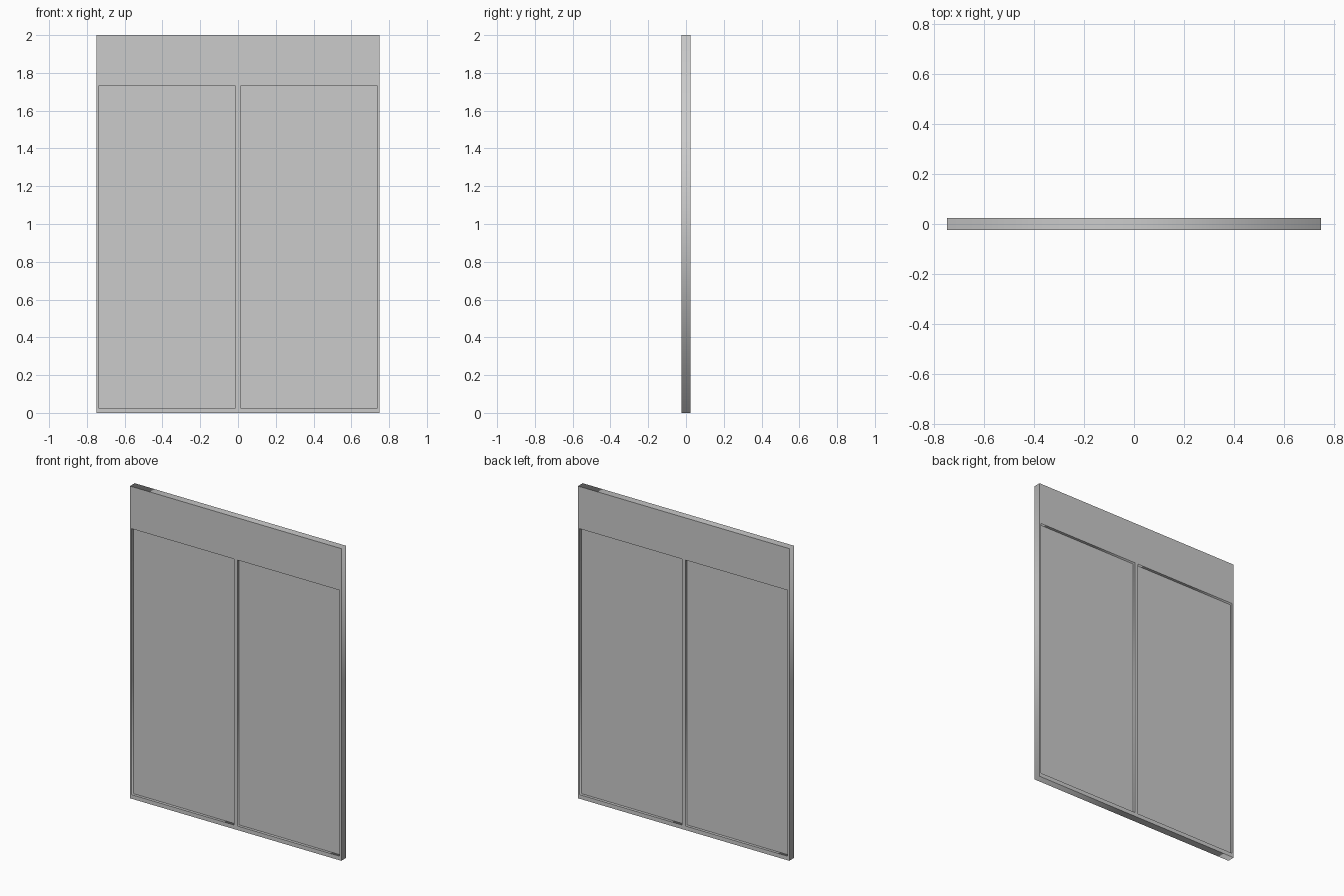
import bpy
from math import radians

if "Cube" in bpy.data.objects:
    bpy.data.objects.remove(bpy.data.objects["Cube"])

W, H, D = 1.498, 2.0, 0.048          # overall width, height, depth
X_IN, X_OUT = 0.0125, 0.738          # opening sides, mirrored about x = 0
Z_LOW, Z_HIGH = 0.026, 1.73          # opening bottom and top
PANE_D = 0.012                       # thickness of the recessed panels

openings = [(-X_OUT, -X_IN), (X_IN, X_OUT)]


def add_rectangle(curve, x0, x1, z0, z1):
    spline = curve.splines.new('POLY')
    spline.points.add(3)
    for p, (x, z) in zip(spline.points, [(x0, z0), (x1, z0), (x1, z1), (x0, z1)]):
        p.co = (x, z, 0, 1)
    spline.use_cyclic_u = True


# frame: one outline with two openings, extruded to depth
curve = bpy.data.curves.new("door_frame", 'CURVE')
curve.dimensions = '2D'
curve.fill_mode = 'BOTH'
curve.extrude = D / 2
add_rectangle(curve, -W / 2, W / 2, 0, H)
for x0, x1 in openings:
    add_rectangle(curve, x0, x1, Z_LOW, Z_HIGH)
frame = bpy.data.objects.new("door_frame", curve)
frame.rotation_euler.x = radians(90)
bpy.context.collection.objects.link(frame)
bpy.context.view_layer.objects.active = frame
frame.select_set(True)
bpy.ops.object.convert(target='MESH')

# panels: thin slabs recessed from both faces
for name, (x0, x1) in zip(("left_panel", "right_panel"), openings):
    bpy.ops.mesh.primitive_cube_add(size=1, location=((x0 + x1) / 2, 0, (Z_LOW + Z_HIGH) / 2))
    panel = bpy.context.object
    panel.name = name
    panel.scale = (x1 - x0, PANE_D, Z_HIGH - Z_LOW)
    bpy.ops.object.transform_apply(location=False, rotation=False, scale=True)
